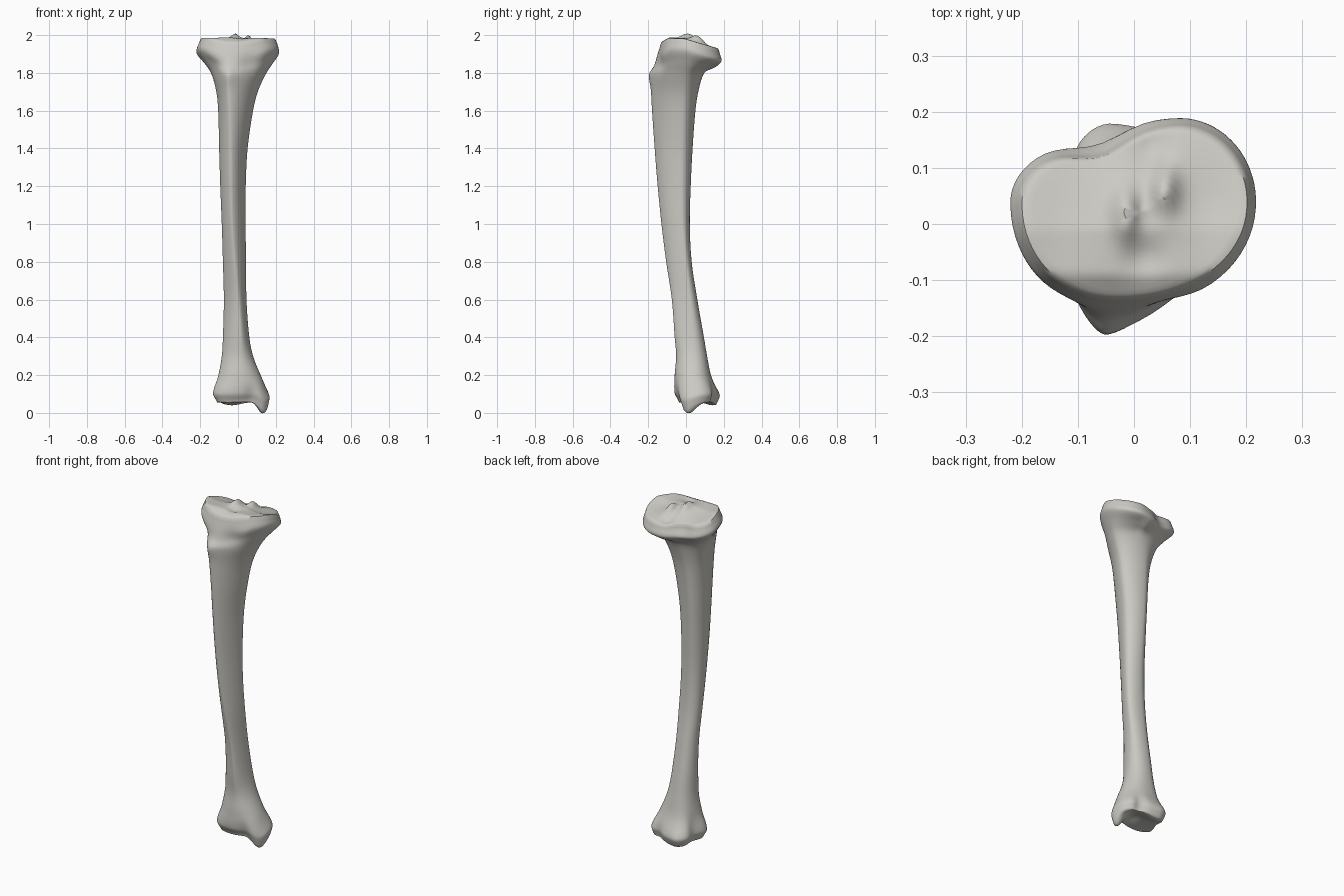
import bpy
import bmesh
import math
from mathutils import Vector

SEGMENTS = 72

# Extents up the bone: height, right side, left side, front, back
EXTENTS = [
    (0.06, -.118, .160, -.040, .160), (0.10, -.135, .166, -.060, .170),
    (0.20, -.105, .120, -.060, .132), (0.30, -.086, .080, -.052, .112),
    (0.40, -.080, .060, -.060, .095), (0.60, -.075, .045, -.075, .060),
    (0.80, -.080, .043, -.105, .030), (1.00, -.086, .040, -.130, .020),
    (1.20, -.094, .041, -.150, .025), (1.40, -.100, .051, -.166, .035),
    (1.60, -.105, .080, -.180, .050), (1.70, -.115, .105, -.185, .065),
    (1.80, -.143, .150, -.187, .095), (1.86, -.180, .185, -.168, .140),
    (1.92, -.220, .217, -.155, .188), (1.965, -.208, .209, -.138, .178),
]

# Section character: height, crest x, back x, right widest y, left widest y,
# front roundness, back roundness
CHARACTER = [
    (0.06, -.02, -.03, .02, .04, 2.4, 2.5), (0.20, .01, -.01, .02, .04, 2.1, 2.3),
    (0.50, .01, -.02, .01, .03, 1.7, 2.1), (1.00, -.03, -.03, -.04, -.02, 1.55, 2.0),
    (1.50, -.04, -.04, -.05, -.02, 1.6, 1.9), (1.80, -.05, .00, .00, .00, 1.7, 1.9),
    (1.92, -.03, .08, .04, .04, 2.1, 2.0),
]


def sample(table, z):
    """Smooth cubic interpolation of a table's columns at height z."""
    last = len(table) - 1
    z = min(max(z, table[0][0]), table[last][0])
    i = next(k for k in range(last) if z <= table[k + 1][0])
    a, b = table[i], table[i + 1]
    before, after = table[max(i - 1, 0)], table[min(i + 2, last)]
    h = b[0] - a[0]
    t = (z - a[0]) / h
    result = []
    for c in range(1, len(a)):
        ma = (b[c] - before[c]) / (b[0] - before[0]) * h
        mb = (after[c] - a[c]) / (after[0] - a[0]) * h
        d = b[c] - a[c]
        result.append(a[c] + t * (ma + t * (3 * d - 2 * ma - mb + t * (ma + mb - 2 * d))))
    return result


def smoothstep(low, high, v):
    t = min(max((v - low) / (high - low), 0), 1)
    return t * t * (3 - 2 * t)


def bump(x, y, cx, cy, rx, ry):
    return math.exp(-((x - cx) / rx) ** 2 - ((y - cy) / ry) ** 2)


def plateau(x, y):
    """Height of the upper joint surface."""
    z = 1.988 - 0.32 * max(0, y + .01) - 0.6 * max(0, -.09 - y)
    z -= .014 * bump(x, y, .13, .02, .06, .08)           # left dish
    z -= .008 * bump(x, y, -.12, .01, .06, .08)          # right dish
    z += .030 * bump(x, y, -.015, .02, .022, .045)       # right spine
    z += .036 * bump(x, y, .055, .06, .022, .040)        # left spine
    z -= .014 * bump(x, y, .02, -.06, .035, .035)        # front hollow
    z -= .016 * bump(x, y, .03, .14, .030, .040)         # back hollow
    return z


def underside(x, y):
    """Height of the lower joint surface."""
    z = .055 + .018 * bump(x, y, .06, .05, .05, .06)
    z -= .060 * bump(x, y, .130, .015, .038, .050)       # ankle knob
    z -= .015 * bump(x, y, -.03, .14, .060, .040)        # back lip
    return z


def section(z):
    """Closed outline made of four superellipse quarters."""
    right, left, front, back = sample(EXTENTS, z)
    crest, rear, right_y, left_y, front_n, back_n = sample(CHARACTER, z)
    points = []
    for k in range(SEGMENTS):
        a = 2 * math.pi * (k + .5) / SEGMENTS
        s, c = math.sin(a), math.cos(a)
        is_front = c > 0
        mid_x, n = (crest, front_n) if is_front else (rear, back_n)
        side_x, mid_y = (left, left_y) if s > 0 else (right, right_y)
        end_y = front if is_front else back
        fx, fy = abs(s) ** (2 / n), abs(c) ** (2 / n)
        points.append((mid_x + (side_x - mid_x) * fx, mid_y + (end_y - mid_y) * fy))
    return points


def add_ring(bm, outline, height):
    return [bm.verts.new((x, y, height(x, y))) for x, y in outline]


def bridge(bm, low, high):
    for k in range(SEGMENTS):
        j = (k + 1) % SEGMENTS
        bm.faces.new((low[k], low[j], high[j], high[k]))


def joint_rings(bm, outline, height, center):
    """Concentric rings following a joint surface, ending in a centre vertex."""
    rings = []
    for k in range(1, 18):
        f = 1 - (k / 18) ** 1.15
        shrunk = [(center[0] + (x - center[0]) * f, center[1] + (y - center[1]) * f)
                  for x, y in outline]
        rings.append(add_ring(bm, shrunk, height))
    return rings, bm.verts.new((*center, height(*center)))


def push(bm, center, radii, offset):
    """Soft sculpting push around a point."""
    for v in bm.verts:
        d = sum(((v.co[i] - center[i]) / radii[i]) ** 2 for i in range(3))
        if d < 8:
            v.co += Vector(offset) * math.exp(-d)


def build_bone(material):
    bm = bmesh.new()
    # Shaft and flared ends
    count = 120
    bottom, top = EXTENTS[0][0], EXTENTS[-1][0]
    body = []
    for i in range(count + 1):
        u = i / count
        u += 0.1 * math.sin(2 * math.pi * u) * -1
        z = bottom + (top - bottom) * u

        def height(x, y, z=z):
            up = smoothstep(1.76, 1.93, z) * (plateau(x, y) - 1.985)
            down = (1 - smoothstep(.06, .2, z)) * (underside(x, y) - .05)
            return z + up + down
        body.append(add_ring(bm, section(z), height))

    # Joint surfaces
    lower, low_tip = joint_rings(bm, section(bottom), underside, (.01, .05))
    upper, top_tip = joint_rings(bm, section(top), plateau, (.01, .02))
    rings = lower[::-1] + body + upper
    for a, b in zip(rings, rings[1:]):
        bridge(bm, a, b)
    for k in range(SEGMENTS):
        j = (k + 1) % SEGMENTS
        bm.faces.new((low_tip, rings[0][j], rings[0][k]))
        bm.faces.new((top_tip, rings[-1][k], rings[-1][j]))

    # Notches and swellings
    push(bm, (-.07, .18, 1.92), (.07, .08, .09), (.005, -.040, 0))     # back notch of head
    push(bm, (-.05, -.18, 1.79), (.035, .05, .05), (0, -.010, 0))      # front tuberosity
    push(bm, (.06, -.14, 1.86), (.05, .05, .05), (-.006, .012, 0))     # hollow beside it
    push(bm, (-.13, -.12, 1.84), (.05, .05, .05), (.008, .010, 0))
    push(bm, (-.13, .08, .09), (.05, .045, .12), (.025, 0, 0))         # side notch of ankle
    push(bm, (.08, .17, .08), (.03, .05, .08), (0, -.022, 0))          # back groove of ankle
    push(bm, (-.05, .17, .09), (.05, .04, .05), (0, .010, 0))          # back lip
    push(bm, (.07, -.06, .08), (.035, .05, .06), (0, .014, 0))         # front groove of ankle

    bmesh.ops.smooth_vert(bm, verts=bm.verts, factor=0.5,
                          use_axis_x=True, use_axis_y=True, use_axis_z=True)
    bmesh.ops.recalc_face_normals(bm, faces=bm.faces)
    mesh = bpy.data.meshes.new("shin_bone")
    bm.to_mesh(mesh)
    bm.free()
    mesh.materials.append(material)
    bone = bpy.data.objects.new("shin_bone", mesh)
    bpy.context.collection.objects.link(bone)
    bpy.context.view_layer.objects.active = bone
    bone.select_set(True)
    bpy.ops.object.shade_smooth_by_angle(angle=math.radians(50))


def make_material(name, color):
    mat = bpy.data.materials.new(name)
    mat.use_nodes = True
    mat.diffuse_color = color
    mat.node_tree.nodes["Principled BSDF"].inputs["Base Color"].default_value = color
    return mat


cube = bpy.data.objects.get("Cube")
if cube:
    bpy.data.objects.remove(cube, do_unlink=True)
build_bone(make_material("pale bone grey", (0.6, 0.59, 0.55, 1)))
